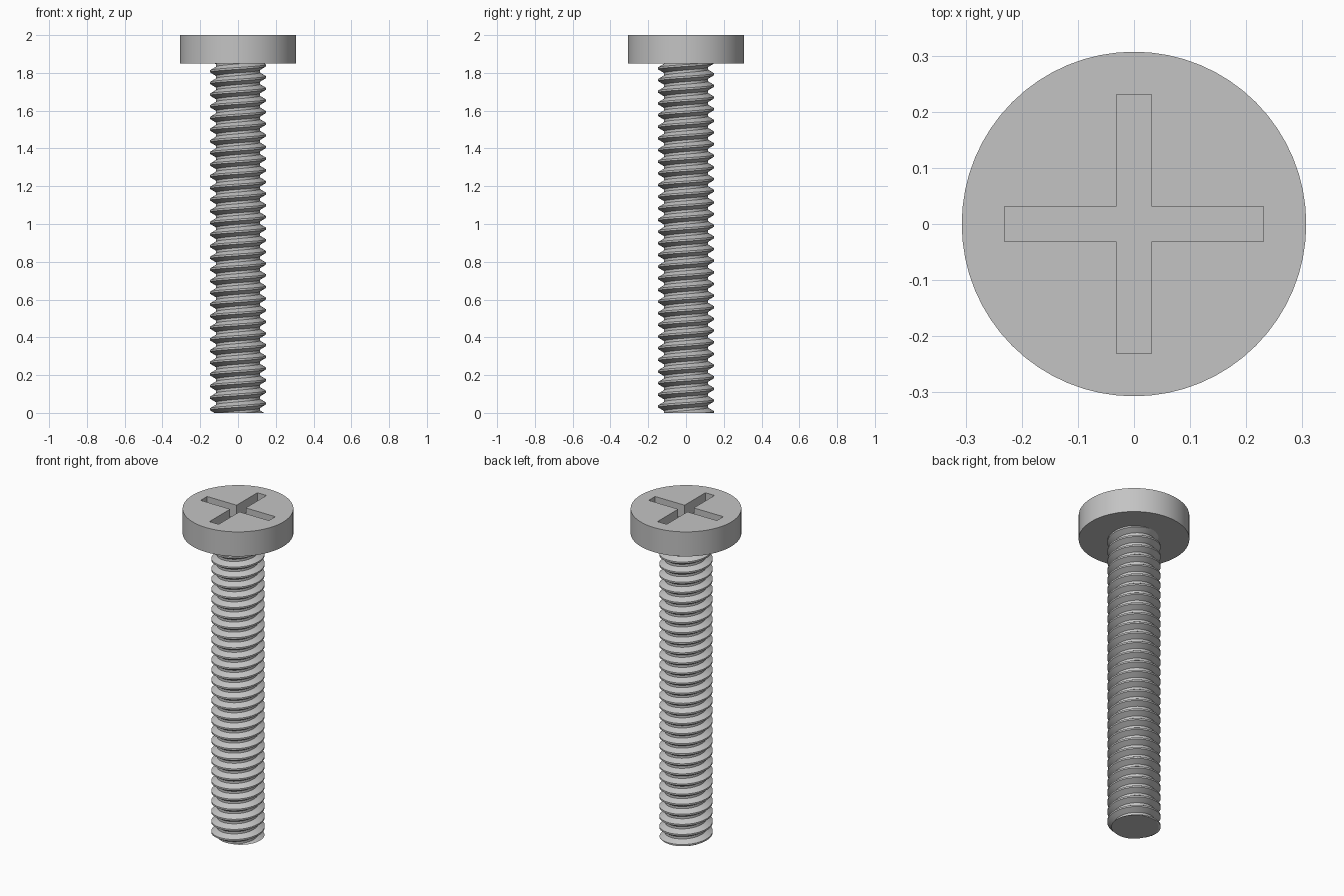
import bpy, bmesh, math

if "Cube" in bpy.data.objects:
    bpy.data.objects.remove(bpy.data.objects["Cube"])

HEAD_R, HEAD_Z, TOP = 0.307, 1.85, 2.0
CREST_R, ROOT_R, PITCH = 0.148, 0.116, 0.0617
SEGS = 48

steel = bpy.data.materials.new("grey_steel")
steel.diffuse_color = (0.55, 0.55, 0.55, 1)
steel.use_nodes = True
steel.node_tree.nodes["Principled BSDF"].inputs["Base Color"].default_value = steel.diffuse_color


def make_object(name, bm):
    bmesh.ops.recalc_face_normals(bm, faces=bm.faces)
    mesh = bpy.data.meshes.new(name)
    bm.to_mesh(mesh)
    bm.free()
    obj = bpy.data.objects.new(name, mesh)
    bpy.context.collection.objects.link(obj)
    mesh.materials.append(steel)
    return obj


def select_only(obj):
    bpy.ops.object.select_all(action='DESELECT')
    obj.select_set(True)
    bpy.context.view_layer.objects.active = obj


def prism(name, outline, z0, z1):
    bm = bmesh.new()
    face = bm.faces.new([bm.verts.new((x, y, z0)) for x, y in outline])
    ext = bmesh.ops.extrude_face_region(bm, geom=[face], use_keep_orig=True)
    verts = [g for g in ext["geom"] if isinstance(g, bmesh.types.BMVert)]
    bmesh.ops.translate(bm, verts=verts, vec=(0, 0, z1 - z0))
    return make_object(name, bm)


# Flat round head
circle = [(HEAD_R * math.cos(2 * math.pi * i / 64),
           HEAD_R * math.sin(2 * math.pi * i / 64)) for i in range(64)]
head = prism("screw_head", circle, HEAD_Z, TOP)

# Cross-shaped driver recess
w, l = 0.031, 0.231
arm = [(l, -w), (l, w), (w, w)]
cross = []
for c, s in ((1, 0), (0, 1), (-1, 0), (0, -1)):
    cross += [(x * c - y * s, x * s + y * c) for x, y in arm]
cutter = prism("recess_cutter", cross, TOP - 0.08, TOP + 0.1)
cutter.hide_render = True
mod = head.modifiers.new("recess", 'BOOLEAN')
mod.operation, mod.solver, mod.object = 'DIFFERENCE', 'EXACT', cutter
select_only(head)
bpy.ops.object.modifier_apply(modifier=mod.name)
bpy.data.objects.remove(cutter, do_unlink=True)
bpy.ops.object.shade_smooth_by_angle(angle=math.radians(30))

# Threaded shank: a profile swept up a right-handed helix
profile = [(-0.08, CREST_R), (0.08, CREST_R), (0.39, ROOT_R), (0.61, ROOT_R)]
bm = bmesh.new()
steps = SEGS * (int(HEAD_Z / PITCH) + 6)
rows = []
for i in range(steps):
    t = 2 * math.pi * i / SEGS
    z = 0.05 + PITCH * (i / SEGS - 3)
    rows.append([bm.verts.new((r * math.cos(t), r * math.sin(t), z + f * PITCH))
                 for f, r in profile])
for i in range(steps - SEGS - 1):
    a = rows[i] + [rows[i + SEGS][0]]
    b = rows[i + 1] + [rows[i + SEGS + 1][0]]
    for j in range(4):
        bm.faces.new((a[j], b[j], b[j + 1], a[j + 1]))
loose = [v for v in bm.verts if not v.link_faces]
bmesh.ops.delete(bm, geom=loose, context='VERTS')

# Trim both ends flat and cap them
for z, n in ((0, -1), (HEAD_Z + 0.01, 1)):
    geom = bm.verts[:] + bm.edges[:] + bm.faces[:]
    cut = bmesh.ops.bisect_plane(bm, geom=geom, plane_co=(0, 0, z),
                                 plane_no=(0, 0, n), clear_outer=True)
    rim = [e for e in cut["geom_cut"] if isinstance(e, bmesh.types.BMEdge)]
    bmesh.ops.edgeloop_fill(bm, edges=rim)
shank = make_object("threaded_shank", bm)
select_only(shank)
bpy.ops.object.shade_smooth_by_angle(angle=math.radians(25))
